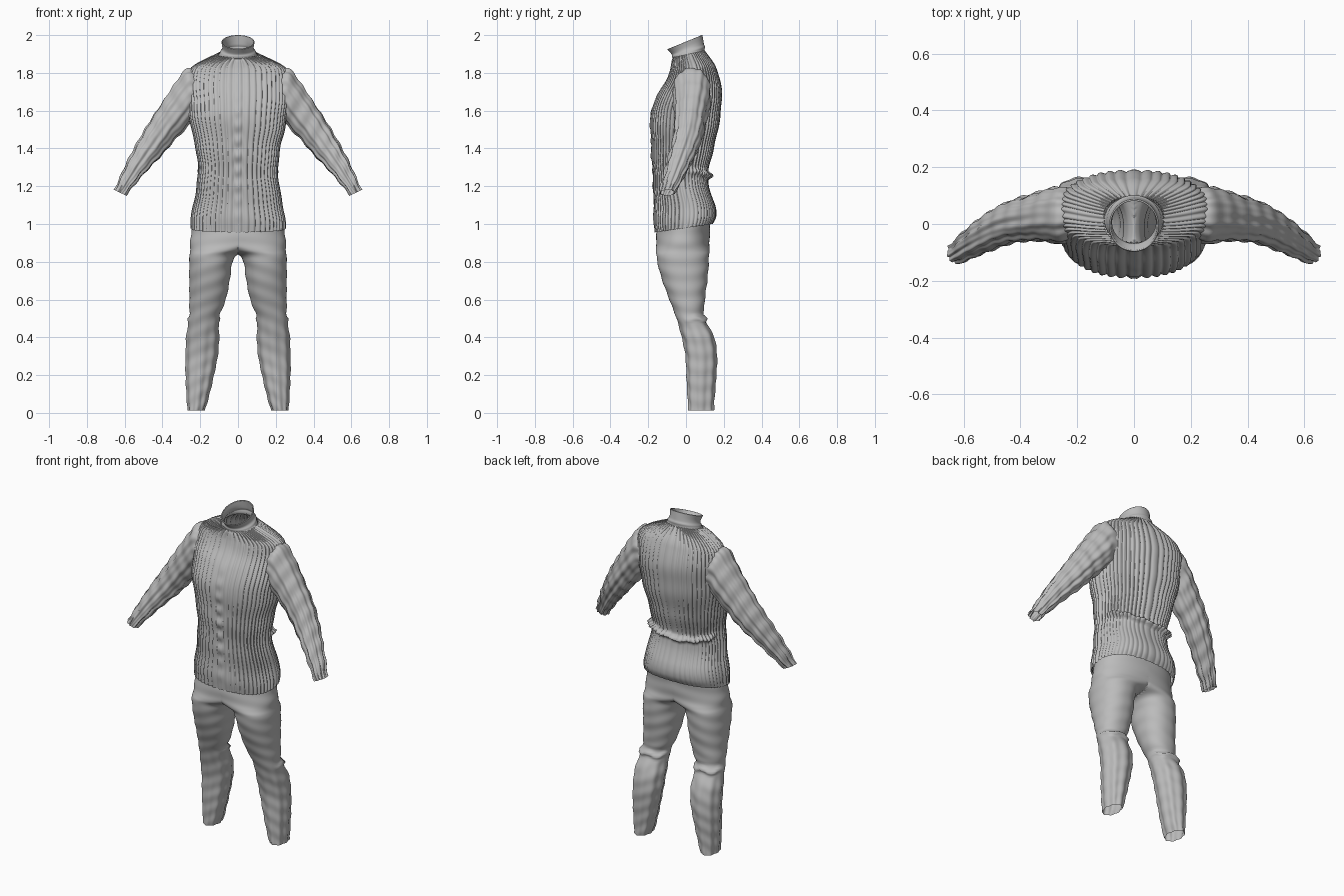
import bpy, bmesh
from math import sin, cos, pi, exp, ceil, copysign
from mathutils import Vector

cube = bpy.data.objects.get("Cube")
if cube:
    bpy.data.objects.remove(cube, do_unlink=True)

cloth = bpy.data.materials.new("grey_cloth")
cloth.use_nodes = True
GREY = (0.5, 0.5, 0.5, 1)
cloth.diffuse_color = GREY
cloth.node_tree.nodes["Principled BSDF"].inputs["Base Color"].default_value = GREY


def bump(x, width):
    return exp(-(x / width) ** 2)


def spline(rows, step):
    """Smoothly interpolate rows of numbers, spaced by about step."""
    out = []
    for i in range(len(rows) - 1):
        p0, p1 = rows[max(i - 1, 0)], rows[i]
        p2, p3 = rows[i + 1], rows[min(i + 2, len(rows) - 1)]
        length = sum((b - a) ** 2 for a, b in zip(p1, p2)) ** 0.5
        n = max(2, ceil(length / step))
        for k in range(n):
            t = k / n
            out.append([0.5 * (2 * b + (c - a) * t + (2 * a - 5 * b + 4 * c - d) * t * t
                               + (3 * b - a - 3 * c + d) * t ** 3)
                        for a, b, c, d in zip(p0, p1, p2, p3)])
    out.append(list(rows[-1]))
    return out


def loft(name, rows, sides, power, ripple, step=0.01, half=False):
    """Open tube through rings; each row is centre, axis a, axis b."""
    bm = bmesh.new()
    rings = []
    for row in spline(rows, step):
        c, a, b = Vector(row[:3]), Vector(row[3:6]), Vector(row[6:])
        ring = []
        for i in range(sides):
            t = 2 * pi * i / sides
            u = copysign(abs(cos(t)) ** (2 / power), cos(t))
            v = copysign(abs(sin(t)) ** (2 / power), sin(t))
            p = c + a * u + b * v
            p += (p - c).normalized() * ripple(t, p)
            if half:
                p.x = max(p.x, 0)
            ring.append(bm.verts.new(p))
        rings.append(ring)
    for r, s in zip(rings, rings[1:]):
        for i in range(sides):
            j = (i + 1) % sides
            quad = (r[i], r[j], s[j], s[i])
            if half and all(w.co.x < 1e-4 for w in quad):
                continue
            bm.faces.new(quad).smooth = True
    bmesh.ops.delete(bm, geom=[v for v in bm.verts if not v.link_faces], context='VERTS')
    bmesh.ops.recalc_face_normals(bm, faces=bm.faces)
    me = bpy.data.meshes.new(name)
    bm.to_mesh(me)
    bm.free()
    me.materials.append(cloth)
    ob = bpy.data.objects.new(name, me)
    bpy.context.collection.objects.link(ob)
    return ob


def mirror(ob):
    m = ob.modifiers.new("mirror", 'MIRROR')
    m.use_mirror_merge = True


def level(z, x0, x1, front, back, tilt=0):
    """Ring lying flat, given by its extents; tilt raises the back."""
    return ((x0 + x1) / 2, (front + back) / 2, z, (x1 - x0) / 2, 0, 0,
            0, (back - front) / 2, tilt)


def upright(upper, lower, y, depth):
    """Ring across a sleeve, from its upper to its lower outline point."""
    (x0, z0), (x1, z1) = upper, lower
    return ((x0 + x1) / 2, y, (z0 + z1) / 2, (x0 - x1) / 2, 0, (z0 - z1) / 2, 0, depth, 0)


# Jacket body: vertical quilted ribs, front closure, gathered seam at back waist
def jacket_ripple(t, p):
    fade = 1 if p.z > 1.25 or p.y < 0 else 0.5
    d = 0.009 * fade * (abs(sin(25 * t)) - 0.7)
    if p.y < 0:
        closure = bump((p.z - 1.35) / 0.27, 1)
        d += 0.006 * bump(p.x, 0.022) * cos(2 * pi * p.z / 0.08) * closure
        d -= 0.004 * bump(p.x, 0.005)
    else:
        seam = 1.255 + 0.6 * p.x ** 2
        gather = seam + 0.004 * sin(14 * t)
        d += 0.03 * bump(p.z - gather, 0.013) * min(1, p.y / 0.06)
    return d + 0.002 * sin(38 * p.z + 5 * p.x)


BODY = [  # height, half width, front, back, tilt
    (0.978, 0.25, -0.165, 0.14, 0.022), (1.03, 0.248, -0.17, 0.157, 0.01),
    (1.10, 0.236, -0.17, 0.155, 0), (1.2, 0.217, -0.172, 0.118, 0),
    (1.3, 0.21, -0.177, 0.12, 0), (1.4, 0.222, -0.182, 0.145, 0),
    (1.5, 0.245, -0.186, 0.167, 0), (1.6, 0.262, -0.183, 0.183, 0),
    (1.69, 0.266, -0.145, 0.187, 0), (1.76, 0.268, -0.105, 0.18, 0),
    (1.815, 0.258, -0.083, 0.162, 0), (1.845, 0.225, -0.076, 0.145, 0.004),
    (1.875, 0.165, -0.072, 0.12, 0.01), (1.9, 0.105, -0.066, 0.098, 0.018)]
loft("jacket_body", [level(z, -w, w, f, b, k) for z, w, f, b, k in BODY],
     400, 2.45, jacket_ripple)

# Stand-up collar, higher at the back, with a seam near its base
collar = loft("collar", [
    level(1.893, -0.105, 0.105, -0.072, 0.1, 0.018),
    level(1.912, -0.09, 0.09, -0.07, 0.097, 0.026),
    level(1.935, -0.083, 0.083, -0.078, 0.092, 0.034),
    level(1.962, -0.088, 0.088, -0.098, 0.087, 0.038)],
    72, 2, lambda t, p: 0.005 * bump(p.z - 1.908 - 0.3 * p.y, 0.007), 0.006)
thick = collar.modifiers.new("thickness", 'SOLIDIFY')
thick.thickness = 0.006


# Sleeves: lengthwise folds with soft cross creases
def sleeve_ripple(t, p):
    along = p.x - p.z
    return (0.003 * sin(9 * t + 6 * along) + 0.003 * sin(50 * along + 2 * cos(t))
            + 0.002 * sin(16 * t))


mirror(loft("sleeves", [
    upright((0.2, 1.80), (0.2, 1.58), 0.035, 0.085),
    upright((0.265, 1.828), (0.25, 1.54), 0.03, 0.1),
    upright((0.33, 1.75), (0.28, 1.50), 0.03, 0.092),
    upright((0.39, 1.66), (0.33, 1.45), 0.022, 0.082),
    upright((0.485, 1.51), (0.395, 1.375), 0.005, 0.073),
    upright((0.58, 1.34), (0.495, 1.27), -0.045, 0.06),
    upright((0.655, 1.18), (0.595, 1.152), -0.1, 0.04)],
    96, 2.1, sleeve_ripple, 0.012))


# Trousers: fitted legs joined at the crotch, tucked seam behind the knee
def leg_ripple(t, p):
    d = 0.0015 * sin(75 * p.z + 3 * cos(t))
    shin = min(1, max(0, (0.5 - p.z) / 0.1))
    d += shin * 0.003 * cos(8 * t)
    rear = max(0, sin(t) + 0.55) / 1.55
    return d + rear * (0.017 * bump(p.z - 0.495 - 0.006 * sin(5 * t), 0.01)
                       - 0.006 * bump(p.z - 0.525, 0.015))


LEG = [  # height, inner, outer, front, back
    (0.012, 0.178, 0.265, 0.015, 0.145), (0.1, 0.153, 0.27, 0.01, 0.15),
    (0.2, 0.13, 0.275, 0.005, 0.158), (0.3, 0.11, 0.275, 0, 0.162),
    (0.4, 0.102, 0.272, -0.02, 0.147), (0.5, 0.1, 0.26, -0.05, 0.1),
    (0.6, 0.065, 0.257, -0.088, 0.1), (0.7, 0.044, 0.258, -0.125, 0.113),
    (0.79, 0.031, 0.258, -0.15, 0.12), (0.835, 0.006, 0.256, -0.156, 0.122),
    (0.865, -0.09, 0.254, -0.158, 0.124), (0.92, -0.252, 0.252, -0.158, 0.125),
    (1.03, -0.235, 0.235, -0.15, 0.13)]
mirror(loft("trousers", [level(*row) for row in LEG], 112, 2.2, leg_ripple, 0.011, half=True))
